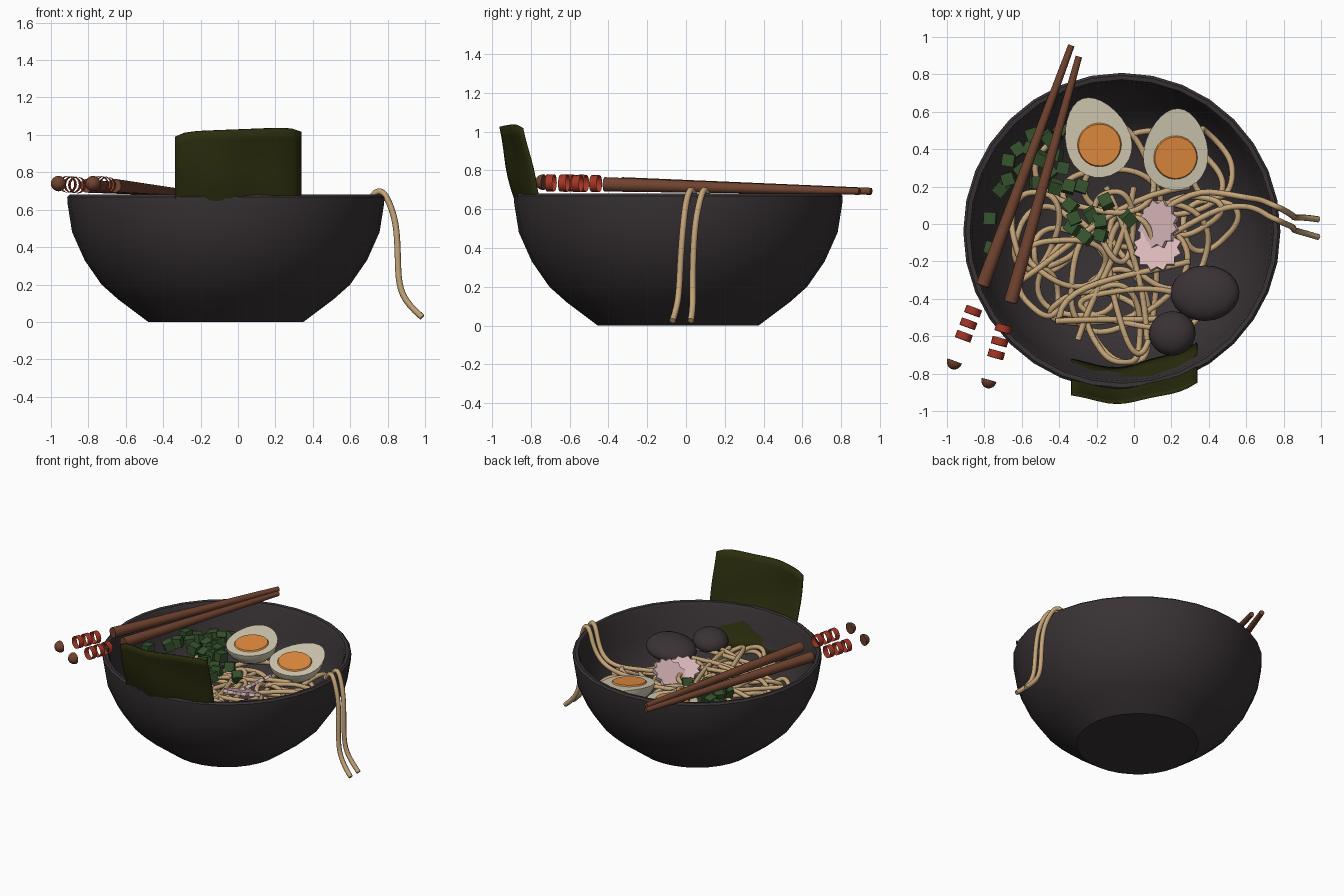
import bpy, bmesh, math, random
from mathutils import Matrix, Vector

random.seed(4)
cube = bpy.data.objects.get("Cube")
if cube:
    bpy.data.objects.remove(cube)


def material(name, r, g, b):
    mat = bpy.data.materials.new(name)
    mat.use_nodes = True
    mat.diffuse_color = (r, g, b, 1)
    shader = next(n for n in mat.node_tree.nodes if n.type == 'BSDF_PRINCIPLED')
    shader.inputs["Base Color"].default_value = (r, g, b, 1)
    return mat


CLAY = material("dark_clay", .04, .032, .034)
DOUGH = material("noodle_tan", .55, .37, .19)
WHITE = material("egg_white", .66, .61, .46)
YOLK = material("yolk_orange", .78, .27, .05)
PINK = material("fishcake_pink", .7, .48, .49)
GREEN = material("onion_green", .036, .085, .026)
SEAWEED = material("seaweed_green", .024, .026, .004)
WOOD = material("wood_brown", .16, .055, .028)
RED = material("band_red", .36, .036, .018)
MUSHROOM = material("mushroom_brown", .042, .032, .035)


def finish(name, bm, mat, matrix=Matrix(), angle=40):
    """Turn a bmesh into a named, coloured object; angle 0 keeps it flat."""
    bmesh.ops.recalc_face_normals(bm, faces=bm.faces)
    mesh = bpy.data.meshes.new(name)
    bm.to_mesh(mesh)
    bm.free()
    mesh.materials.append(mat)
    obj = bpy.data.objects.new(name, mesh)
    bpy.context.collection.objects.link(obj)
    obj.matrix_world = matrix
    if angle:
        bpy.ops.object.select_all(action='DESELECT')
        obj.select_set(True)
        bpy.context.view_layer.objects.active = obj
        bpy.ops.object.shade_smooth_by_angle(angle=math.radians(angle))
    return obj


def half_ball(size, taper=0.0):
    """Lower half of an ellipsoid with a flat top, narrowing along +y."""
    bm = bmesh.new()
    bmesh.ops.create_uvsphere(bm, u_segments=28, v_segments=16, radius=1)
    cut = bmesh.ops.bisect_plane(bm, geom=bm.verts[:] + bm.edges[:] + bm.faces[:],
                                 plane_co=(0, 0, 0), plane_no=(0, 0, 1), clear_outer=True)
    rim = [e for e in bm.edges if e.is_boundary]
    bmesh.ops.contextual_create(bm, geom=rim)
    for v in bm.verts:
        v.co.x *= 1 - taper * v.co.y
        v.co = Vector(a * b for a, b in zip(v.co, size))
    return bm


def tilted(place, lean, angle, spin=0.0):
    """Placement leaning by an angle towards a horizontal direction."""
    axis = Vector((0, 0, 1)).cross(Vector(lean))
    return (Matrix.Translation(place) @ Matrix.Rotation(math.radians(angle), 4, axis)
            @ Matrix.Rotation(math.radians(spin), 4, 'Z'))


# Bowl: one lathed profile, outside up to the rim and back down inside
CENTRE = Vector((-.065, -.04, 0))
profile = [(.001, 0), (.415, 0), (.575, .12), (.665, .2), (.755, .33), (.822, .48), (.846, .63),
           (.848, .668), (.835, .68), (.812, .677), (.8, .655), (.775, .48), (.71, .33),
           (.62, .21), (.53, .13), (.38, .07), (.001, .05)]
bm = bmesh.new()
line = [bm.verts.new((r, 0, z)) for r, z in profile]
edges = [bm.edges.new(pair) for pair in zip(line, line[1:])]
bmesh.ops.spin(bm, geom=line + edges, cent=(0, 0, 0), axis=(0, 0, 1),
               angle=math.tau, steps=32, use_merge=True)
bmesh.ops.remove_doubles(bm, verts=bm.verts, dist=.003)
finish("bowl", bm, CLAY, Matrix.Translation(CENTRE), 35)


# Noodles: round bevelled curves turned into meshes
def noodles(name, paths, cyclic=False):
    curve = bpy.data.curves.new(name, 'CURVE')
    curve.dimensions = '3D'
    curve.bevel_depth = .0165
    curve.bevel_resolution = 2
    curve.resolution_u = 4
    curve.use_fill_caps = True
    for path in paths:
        spline = curve.splines.new('NURBS')
        spline.points.add(len(path) - 1)
        for point, co in zip(spline.points, path):
            point.co = (*co, 1)
        spline.order_u = 4
        spline.use_cyclic_u = cyclic
        spline.use_endpoint_u = not cyclic
    helper = bpy.data.objects.new(name + "_path", curve)
    bpy.context.collection.objects.link(helper)
    graph = bpy.context.evaluated_depsgraph_get()
    mesh = bpy.data.meshes.new_from_object(helper.evaluated_get(graph))
    bm = bmesh.new()
    bm.from_mesh(mesh)
    bpy.data.objects.remove(helper)
    mesh.materials.clear()
    finish(name, bm, DOUGH, angle=60)


def in_bowl(x, y, z):
    flat = Vector((x, y, 0)) - CENTRE
    flat = flat.normalized() * min(flat.length, .7)
    return (*(flat + CENTRE).xy, z)


def loop(cx, cy, rx, ry):
    """Wobbly closed ring of noodle lying in the pile."""
    phase, base = random.uniform(0, 6), random.uniform(.37, .44)
    points = []
    for i in range(16):
        t = i / 16 * math.tau
        wobble = 1.06 + .12 * math.sin(3 * t + phase)
        points.append(in_bowl(cx + rx * wobble * math.cos(t),
                              cy + ry * wobble * math.sin(t + .25 * math.sin(phase)),
                              base + .03 * math.sin(2 * t + phase)))
    return points


rings = [(-.42, -.13, .12, .11), (-.47, -.08, .17, .16), (-.53, -.02, .12, .2), (-.35, -.2, .2, .12),
         (-.5, -.36, .1, .12), (.42, .33, .1, .2), (.4, 0, .14, .13), (.3, .05, .15, .1),
         (-.1, -.54, .14, .22), (-.08, -.5, .17, .26), (-.05, -.25, .3, .3), (.05, -.45, .3, .1),
         (-.1, .1, .25, .2), (-.2, .3, .3, .24), (.1, .25, .35, .22), (-.22, -.45, .22, .08),
         (0, -.3, .12, .35), (-.3, -.3, .2, .2), (.15, -.1, .25, .22), (-.1, 0, .1, .18)]
noodles("noodle_loops", [loop(*ring) for ring in rings], True)

strands = [[(-.42, -.52), (-.1, -.5), (.1, -.53), (.35, -.48)],
           [(-.4, -.5), (-.38, -.3), (0, -.28), (.3, -.2)],
           [(-.15, .2), (-.05, 0), (.06, -.3), (.07, -.62)],
           [(-.6, -.3), (-.3, -.1), (-.1, .15), (.3, .2)],
           [(-.3, -.62), (-.2, -.3), (-.05, -.15), (0, .2)]]
noodles("noodle_strands", [[in_bowl(x, y, .44 + .02 * math.sin(9 * x)) for x, y in s] for s in strands])

# Two noodles climbing over the rim and hanging outside
drop = [(.12, .43), (.3, .46), (.45, .46), (.6, .48), (.68, .58), (.72, .69), (.77, .71), (.81, .64),
        (.85, .52), (.855, .32), (.86, .16), (.92, .08), (.985, .025)]
sway_a = [.05, .18, .17, .14, .13, .11, .09, .07, .045, .035, .035, .035, .025]
sway_b = [-.1, 0, .09, .1, .07, .04, .02, 0, -.015, -.03, -.035, -.05, -.07]
noodles("hanging_noodles", [[(x, y, z) for (x, z), y in zip(drop, sway)] for sway in (sway_a, sway_b)])

# Halved eggs with a thin yolk plate on each cut face
for side, place, lean, angle, spin in (("right", (-.2, .465, .53), (0, -1, 0), 5, 20),
                                       ("left", (.225, .4, .53), (.57, -.82, 0), 9, -3)):
    seat = tilted(place, lean, angle, spin)
    finish(side + "_egg_white", half_ball((.172, .22, .14), .18), WHITE, seat)
    bm = bmesh.new()
    bmesh.ops.create_cone(bm, cap_ends=True, segments=24, radius1=.118, radius2=.112, depth=.009)
    finish(side + "_egg_yolk", bm, YOLK, seat @ Matrix.Translation((0, -.045, .004)))

# Fishcake slices with a toothed edge
for name, place, lean, angle in (("upper_fishcake", (.13, 0, .47), (-1, .1, 0), 35),
                                 ("lower_fishcake", (.125, -.13, .455), (-.3, 1, 0), 20)):
    bm = bmesh.new()
    outline = []
    for i in range(24):
        r, t = (.132 if i % 2 else .108), i / 24 * math.tau
        outline.append(bm.verts.new((r * math.cos(t), r * math.sin(t), -.012)))
    face = bm.faces.new(outline)
    top = bmesh.ops.extrude_face_region(bm, geom=[face])["geom"]
    bmesh.ops.translate(bm, vec=(0, 0, .024), verts=[g for g in top if isinstance(g, bmesh.types.BMVert)])
    finish(name, bm, PINK, tilted(place, lean, angle), 0)

# Mushroom caps
for name, place, size in (("large_mushroom", (.38, -.37, .46), (.185, .15, .085)),
                          ("small_mushroom", (.205, -.585, .48), (.125, .12, .085))):
    bm = bmesh.new()
    bmesh.ops.create_uvsphere(bm, u_segments=24, v_segments=14, radius=1)
    for v in bm.verts:
        v.co.z *= 1 if v.co.z > 0 else .6
        v.co = Vector(a * b for a, b in zip(v.co, size))
    finish(name, bm, MUSHROOM, tilted(place, (-.5, .8, 0), 10))

# Chopped spring onion
bits = [(-.77, .03), (-.76, -.13), (-.71, .19), (-.67, .24), (-.67, .34), (-.62, .4), (-.54, .48),
        (-.6, .29), (-.5, .35), (-.46, .46), (-.45, .28), (-.42, .37), (-.4, .5), (-.42, .2),
        (-.35, .2), (-.28, .2), (-.34, .1), (-.32, .03), (-.33, -.02), (-.23, .05), (-.26, -.07),
        (-.18, -.06), (-.18, .01), (-.15, .12), (-.03, .03), (-.52, .22), (-.38, .3), (-.55, .4)]
bm = bmesh.new()
for x, y in bits:
    turn = Matrix.Rotation(random.uniform(0, 3), 4, 'Z') @ Matrix.Rotation(random.uniform(-.4, .4), 4, 'X')
    place = Matrix.Translation((x, y, .475 + random.uniform(-.015, .02)))
    bmesh.ops.create_cube(bm, size=.066, matrix=place @ turn)
finish("spring_onion", bm, GREEN, angle=0)

# Seaweed sheet leaning out over the front rim
bm = bmesh.new()
bmesh.ops.create_grid(bm, x_segments=14, y_segments=12, size=.5)
for v in bm.verts:
    x, up = v.co.x * .67, v.co.y + .5
    ripple = .008 * math.sin(17 * x) + .006 * math.sin(9 * up + 6 * x)
    corner = .025 * (abs(x) / .335) ** 8
    height = .4 + up * (.63 + .04 * x - corner)
    v.co = (x, -.755 + .64 * (x + .1) ** 2 - .195 * up ** .6 + ripple, height)
sheet = finish("seaweed_sheet", bm, SEAWEED)
sheet.modifiers.new("thickness", 'SOLIDIFY').thickness = .01

# Chopsticks across the rim, with loose bands and end caps beyond the handles
for side, tip, butt in (("right", (-.335, .955, .692), (-.81, -.33, .728)),
                        ("left", (-.295, .895, .692), (-.66, -.42, .728))):
    tip, butt = Vector(tip), Vector(butt)
    along = (butt - tip).normalized()
    turn = along.to_track_quat('Z', 'Y').to_matrix().to_4x4()
    bm = bmesh.new()
    bmesh.ops.create_cone(bm, cap_ends=True, segments=14, radius1=.018, radius2=.037,
                          depth=(butt - tip).length)
    finish(side + "_chopstick", bm, WOOD, Matrix.Translation((tip + butt) / 2) @ turn)
    bm = bmesh.new()
    for offset in (.145, .217, .288):
        bmesh.ops.create_cone(bm, cap_ends=False, segments=16, radius1=.044, radius2=.044, depth=.04,
                              matrix=Matrix.Translation((0, 0, offset)))
    finish(side + "_chopstick_bands", bm, RED, Matrix.Translation(butt) @ turn)
    flip = Matrix.Rotation(math.pi, 4, 'X')
    finish(side + "_chopstick_cap", half_ball((.041, .041, .045)), WOOD,
           Matrix.Translation(butt + along * .43) @ turn @ flip)
